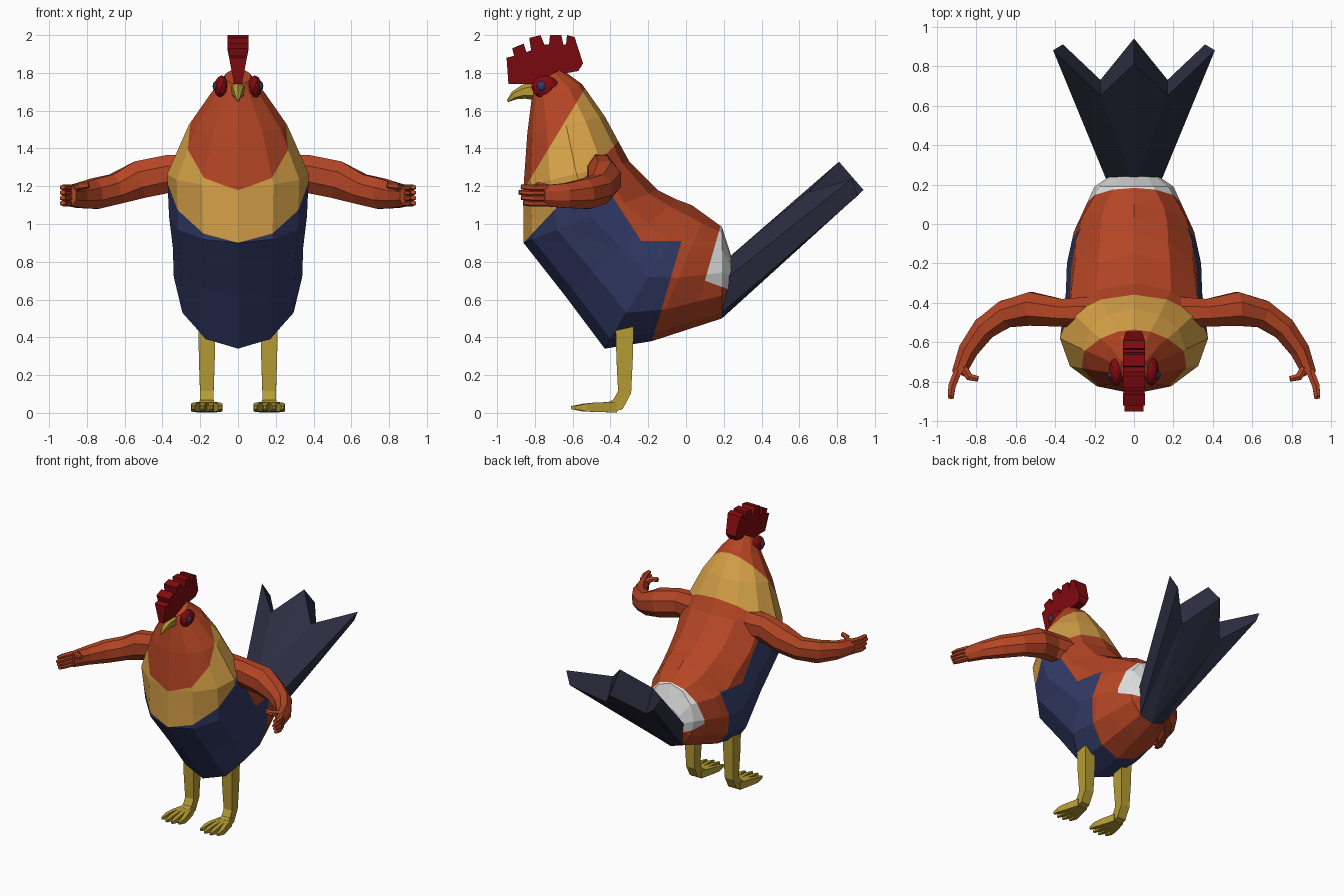
import bpy, bmesh, math
from mathutils import Vector as V

if "Cube" in bpy.data.objects:
    bpy.data.objects.remove(bpy.data.objects["Cube"])


def mat(name, c):
    m = bpy.data.materials.new(name)
    m.diffuse_color = (*c, 1)
    m.use_nodes = True
    m.node_tree.nodes["Principled BSDF"].inputs["Base Color"].default_value = m.diffuse_color
    return m


ORANGE = mat("rust orange", (0.46, 0.06, 0.018))
GOLD = mat("golden yellow", (0.68, 0.36, 0.065))
NAVY = mat("navy", (0.032, 0.042, 0.13))
DARK = mat("dark slate", (0.027, 0.027, 0.055))
RED = mat("deep red", (0.22, 0.003, 0.005))
HORN = mat("horn yellow", (0.46, 0.33, 0.035))
WHITE = mat("white", (0.75, 0.75, 0.75))


def finish(name, bm, *mats):
    bmesh.ops.recalc_face_normals(bm, faces=bm.faces)
    me = bpy.data.meshes.new(name)
    bm.to_mesh(me)
    bm.free()
    for m in mats:
        me.materials.append(m)
    ob = bpy.data.objects.new(name, me)
    bpy.context.collection.objects.link(ob)
    return ob


def loft(rings):
    """Skin closed rings of points and cap both ends."""
    bm = bmesh.new()
    vs = [[bm.verts.new(p) for p in r] for r in rings]
    n = len(vs[0])
    for a, b in zip(vs, vs[1:]):
        for i in range(n):
            j = (i + 1) % n
            bm.faces.new((a[i], a[j], b[j], b[i]))
    bm.faces.new(vs[0])
    bm.faces.new(vs[-1])
    return bm


def tube(name, pts, m, n=6):
    """Tube through (x, y, z, half width, half height) stations."""
    cs = [V(p[:3]) for p in pts]
    rings = []
    for i, p in enumerate(pts):
        t = (cs[min(i + 1, len(cs) - 1)] - cs[max(i - 1, 0)]).normalized()
        ref = V((0, -1, 0)) if abs(t.z) > 0.8 else V((0, 0, 1))
        s = t.cross(ref).normalized()
        u = s.cross(t)
        k = 1 / math.cos(math.pi / n)
        ang = [2 * math.pi * (q + 0.5) / n for q in range(n)]
        rings.append([cs[i] + s * p[3] * k * math.cos(a) + u * p[4] * k * math.sin(a) for a in ang])
    return finish(name, loft(rings), m)


# Body: elliptical rings spanning front and back outline points (y, z), half width
stations = [
    (-0.81, 1.74, -0.66, 1.82, 0.07), (-0.82, 1.64, -0.55, 1.74, 0.145),
    (-0.84, 1.48, -0.43, 1.57, 0.26), (-0.86, 1.20, -0.30, 1.33, 0.375),
    (-0.86, 0.90, -0.15, 1.18, 0.365), (-0.64, 0.62, -0.05, 1.13, 0.345),
    (-0.43, 0.34, 0.03, 1.10, 0.34), (-0.18, 0.38, 0.10, 1.05, 0.305),
    (0.19, 0.50, 0.19, 0.985, 0.20), (0.235, 0.62, 0.24, 0.83, 0.13)]
rings = []
for fy, fz, by, bz, w in stations:
    f, b = V((0, fy, fz)), V((0, by, bz))
    mid, half = (f + b) / 2, (f - b) / 2
    rings.append([mid + half * math.cos(a) + V((w * math.sin(a), 0, 0))
                  for a in (2 * math.pi * i / 12 for i in range(12))])
bm = loft(rings)

# Colour borders as lines (y, z, slope direction dy, dz), cut into the body
face_l, neck_l = (-0.86, 1.18, 1, 1.65), (-0.86, 0.90, 1, 1.07)
wing_l, mid_l, rear_l = (-0.36, 1.10, 0.13, -0.2), (0, 0.91, 1, 0), (-0.18, 0.38, 0.16, 0.54)
rump_l, rump_low = (0.10, 0.70, 0.08, 0.28), (0.10, 0.70, 0.11, -0.04)
for y, z, dy, dz in (face_l, neck_l, wing_l, mid_l, rear_l, rump_l, rump_low):
    bmesh.ops.bisect_plane(bm, geom=bm.verts[:] + bm.edges[:] + bm.faces[:], dist=1e-4,
                           plane_co=(0, y, z), plane_no=V((0, -dz, dy)).normalized())


def left(c, l):
    """True where c lies to the left of the line, seen with y right and z up."""
    return l[2] * (c.z - l[1]) - l[3] * (c.y - l[0]) > 0


for f in bm.faces:
    c = f.calc_center_median()
    if left(c, face_l):
        f.material_index = 0
    elif left(c, neck_l):
        f.material_index = 1
    elif left(c, rear_l) and (not left(c, mid_l) or not left(c, wing_l)):
        f.material_index = 2
    elif not left(c, rump_l) and left(c, rump_low):
        f.material_index = 3
finish("body", bm, ORANGE, GOLD, NAVY, WHITE)

# Comb: jagged profile, thicker toward the top
prof = [(-.94, 1.74), (-.95, 1.88), (-.91, 1.89), (-.92, 1.93), (-.86, 1.955), (-.845, 1.91),
        (-.82, 1.92), (-.83, 1.985), (-.77, 2.0), (-.75, 1.95), (-.725, 1.95), (-.72, 2.0),
        (-.66, 2.0), (-.65, 1.95), (-.635, 1.95), (-.63, 2.0), (-.59, 1.99), (-.545, 1.85),
        (-.57, 1.81), (-.68, 1.79), (-.80, 1.74)]
half = lambda z: 0.02 + 0.035 * min(1, max(0, (z - 1.74) / 0.18))
finish("comb", loft([[(s * half(z), y, z) for y, z in prof] for s in (-1, 1)]), RED)

# Beak: hooked and tapering
tube("beak", [(0, -.79, 1.705, .035, .045), (0, -.86, 1.70, .026, .032),
              (0, -.91, 1.68, .017, .02), (0, -.945, 1.65, .004, .005)], HORN)


def blob(name, loc, size, m):
    b = bmesh.new()
    bmesh.ops.create_icosphere(b, subdivisions=2, radius=1)
    for v in b.verts:
        v.co = V(loc) + V([a * s for a, s in zip(v.co, size)])
    finish(name, b, m)


# Tail: three fanned feathers with an arched top and flat underside
top = [(0, .20, .80), (.13, .20, .70), (.41, .88, 1.24), (.17, .65, 1.17), (0, .81, 1.33)]
low = [(0, .19, .50), (.10, .19, .53), (.36, .91, 1.15), (.17, .73, 1.00), (0, .94, 1.18)]
bm = bmesh.new()
for s in (1, -1):
    t, l = ([bm.verts.new((s * x, y, z)) for x, y, z in pts] for pts in (top, low))
    for q in (t, l):
        for tri in ((0, 1, 3), (1, 2, 3), (0, 3, 4)):
            bm.faces.new([q[i] for i in tri])
    for i in range(4):
        bm.faces.new((t[i], t[i + 1], l[i + 1], l[i]))
bmesh.ops.remove_doubles(bm, verts=bm.verts, dist=1e-4)
finish("tail", bm, DARK)

for s, side in ((1, "right"), (-1, "left")):
    # Eye and the red skin around it
    blob(side + "_eye_skin", (s * .088, -.745, 1.725), (.038, .075, .062), RED)
    blob(side + "_eye", (s * .115, -.765, 1.73), (.02, .026, .028), NAVY)
    # Arm curving forward
    arm = [(.24, -.45, 1.26, .08, .11), (.37, -.45, 1.265, .07, .10), (.52, -.43, 1.235, .085, .10),
           (.65, -.455, 1.185, .07, .08), (.76, -.53, 1.16, .06, .08),
           (.84, -.64, 1.15, .05, .065), (.89, -.76, 1.15, .035, .055)]
    tube(side + "_arm", [(s * x, *r) for x, *r in arm], ORANGE, 8)
    # Fingers stacked vertically, plus a thumb
    for i in range(4):
        z = 1.108 + 0.028 * i
        tip = -.885 + .012 * abs(i - 2)
        tube(f"{side}_finger_{i + 1}", [(s * .89, -.74, z, .02, .014), (s * .922, -.82, z, .019, .014),
                                        (s * .928, tip, z + .004, .014, .011)], ORANGE)
    tube(side + "_thumb", [(s * .875, -.71, 1.18, .02, .022), (s * .835, -.775, 1.20, .018, .018),
                           (s * .79, -.785, 1.205, .014, .015)], ORANGE)
    # Leg and four spread toes
    tube(side + "_leg", [(s * .165, -.325, .46, .045, .048), (s * .165, -.325, .28, .042, .043),
                         (s * .165, -.325, .11, .036, .035), (s * .165, -.36, .045, .036, .035),
                         (s * .165, -.40, .03, .04, .03)], HORN, 4)
    for i in range(4):
        k = (i - 1.5) / 1.5
        length = .60 - .03 * abs(k)
        tube(f"{side}_toe_{i + 1}", [(s * (.165 + .025 * k), -.37, .03, .016, .028),
                                     (s * (.165 + .055 * k), -.48, .03, .016, .025),
                                     (s * (.165 + .069 * k), -length + .04, .028, .015, .02),
                                     (s * (.165 + .072 * k), -length - .02, .028, .007, .008)], HORN, 4)
